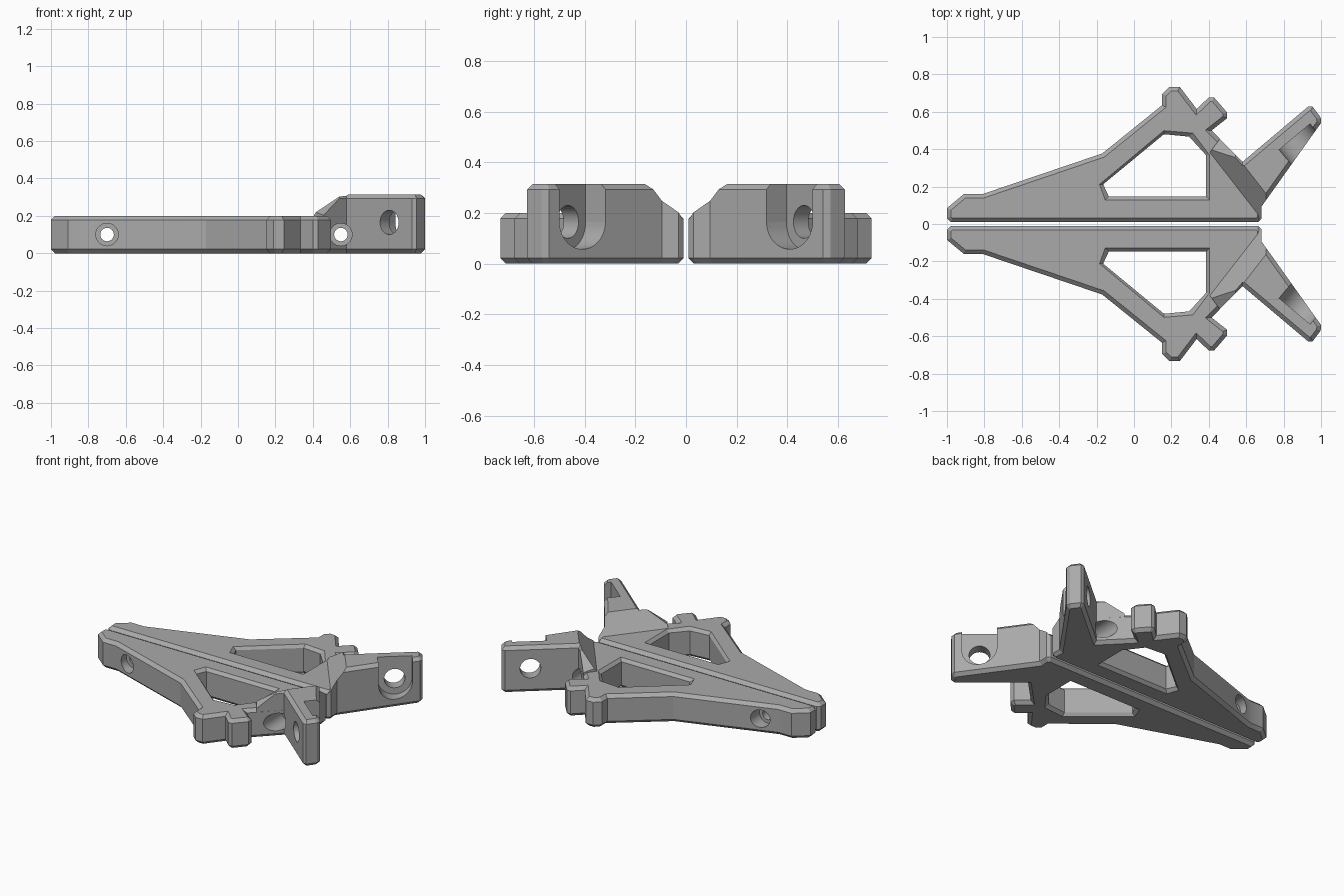
import bpy, bmesh, math
from mathutils import Vector, Matrix

cube = bpy.data.objects.get("Cube")
if cube:
    bpy.data.objects.remove(cube)

grey = bpy.data.materials.new("plain grey")
COLOUR = (0.4, 0.4, 0.4, 1)
grey.use_nodes = True
grey.diffuse_color = COLOUR
grey.node_tree.nodes["Principled BSDF"].inputs["Base Color"].default_value = COLOUR

THICK, TALL, CHAMFER = 0.2, 0.315, 0.022


def finish(bm, name):
    bmesh.ops.recalc_face_normals(bm, faces=bm.faces)
    mesh = bpy.data.meshes.new(name)
    bm.to_mesh(mesh)
    bm.free()
    ob = bpy.data.objects.new(name, mesh)
    bpy.context.collection.objects.link(ob)
    mesh.materials.append(grey)
    return ob


def prism(outline, z0, z1, chamfer=0.0):
    """Extruded outline with optional chamfered top and bottom rims."""
    bm = bmesh.new()
    face = bm.faces.new([bm.verts.new((x, y, z0)) for x, y in outline])
    top = bmesh.ops.extrude_face_region(bm, geom=[face])["geom"]
    bmesh.ops.translate(bm, vec=(0, 0, z1 - z0),
                        verts=[v for v in top if isinstance(v, bmesh.types.BMVert)])
    bmesh.ops.recalc_face_normals(bm, faces=bm.faces)
    if chamfer:
        rims = [e for e in bm.edges if abs(e.verts[0].co.z - e.verts[1].co.z) < 1e-5]
        bmesh.ops.bevel(bm, geom=rims, offset=chamfer, offset_type='OFFSET',
                        segments=1, affect='EDGES', clamp_overlap=False)
    return bm


def rod(name, start, end, radius):
    """Cylindrical cutter between two points."""
    a, b = Vector(start), Vector(end)
    bm = bmesh.new()
    turn = (b - a).to_track_quat('Z', 'Y').to_matrix().to_4x4()
    bmesh.ops.create_cone(bm, cap_ends=True, segments=40, radius1=radius, radius2=radius,
                          depth=(b - a).length,
                          matrix=Matrix.Translation((a + b) / 2) @ turn)
    return finish(bm, name)


def slice_off(bm, point, normal):
    """Remove everything on the normal side of a plane and cap the cut."""
    geom = bm.verts[:] + bm.edges[:] + bm.faces[:]
    cut = bmesh.ops.bisect_plane(bm, geom=geom, plane_co=point, plane_no=normal,
                                 clear_outer=True)["geom_cut"]
    bmesh.ops.holes_fill(bm, edges=[e for e in cut if isinstance(e, bmesh.types.BMEdge)])


# Outlines of one half
arm_rim = [(0.58, 0.332), (0.93, 0.627), (0.955, 0.627), (0.998, 0.57), (1.0, 0.54),
           (0.683, 0.095), (0.683, 0.03), (0.663, 0.01)]
plate_rim = [(-0.98, 0.01), (-1, 0.03), (-1, 0.085), (-0.91, 0.16), (-0.81, 0.16),
             (-0.17, 0.377), (0.15, 0.635), (0.15, 0.695), (0.19, 0.733), (0.245, 0.733),
             (0.335, 0.615), (0.4, 0.677), (0.428, 0.677), (0.497, 0.597),
             (0.497, 0.565), (0.415, 0.5)] + arm_rim
window = [(-0.135, 0.148), (0.385, 0.148), (0.385, 0.368), (0.295, 0.467),
          (0.16, 0.48), (-0.165, 0.212)]

# Flat plate
plate = finish(prism(plate_rim, 0, THICK, CHAMFER), "plate")

# Raised arm with two slopes running down to the plate
bm = prism([(0.4, 0.375), (0.458, 0.455)] + arm_rim, 0, TALL, CHAMFER)
slope_dir = Vector((0.79, 0.615, 0))
side_dir = Vector((-0.615, 0.79, 0))
slice_off(bm, (0.68, 0.03, THICK), Vector((0, 0, 1)) - slope_dir * 1.13)
slice_off(bm, (0.45, 0.455, THICK), Vector((0, 0, 1)) + side_dir * 0.757)
arm = finish(bm, "arm")

# Window cutter, flared at both faces for the chamfer
bm = prism(window, -0.001, THICK + 0.001)
centre = Vector((0.12, 0.29, 0))
mid = bmesh.ops.bisect_plane(bm, geom=bm.verts[:] + bm.edges[:] + bm.faces[:],
                             plane_co=(0, 0, 0.02), plane_no=(0, 0, 1))
mid = bmesh.ops.bisect_plane(bm, geom=bm.verts[:] + bm.edges[:] + bm.faces[:],
                             plane_co=(0, 0, THICK - 0.02), plane_no=(0, 0, 1))
for v in bm.verts:
    if v.co.z < 0 or v.co.z > THICK:
        away = (v.co - centre) * Vector((1, 1, 0)).length / math.sqrt(2)
        v.co.x += 0.02 * (1 if away.x > 0 else -1) * (abs(away.x) > 0.1)
        v.co.y += 0.02 * (1 if away.y > 0 else -1) * (abs(away.y) > 0.1)
window_cutter = finish(bm, "window_cutter")

# Cross bores with wider outer ends
bores = []
for x, seat in ((-0.7, 0.12), (0.55, 0.22)):
    bores.append(rod("bore_cutter", (x, -0.05, 0.1), (x, 0.6, 0.1), 0.036))
    bores.append(rod("counterbore_cutter", (x, seat, 0.1), (x, 0.5, 0.1), 0.06))

# Arm bore and its U-shaped recess, open at the top
along = Vector((0.766, 0.643, 0))
across = Vector((0.643, -0.766, 0))
hub = along * 0.957 + Vector((0, 0, 0.165))
floor, out = hub + across * 0.195, hub + across * 0.5
arm_bore = rod("arm_bore_cutter", hub, out, 0.065)
recess_round = rod("recess_round_cutter", floor, out, 0.108)
corners = [floor - along * 0.108, out - along * 0.108, out + along * 0.108, floor + along * 0.108]
recess_slot = finish(prism([c.xy for c in corners], 0.165, 0.5), "recess_slot_cutter")
arm_cutters = [arm_bore, recess_round, recess_slot]

# Cut, mirror to the other half, and shade
cutters = [window_cutter] + bores + arm_cutters
for ob, tools in ((plate, cutters), (arm, bores[2:] + arm_cutters)):
    for tool in tools:
        mod = ob.modifiers.new("cut", 'BOOLEAN')
        mod.operation, mod.solver, mod.object = 'DIFFERENCE', 'EXACT', tool
    mirror = ob.modifiers.new("mirror", 'MIRROR')
    mirror.use_axis = (False, True, False)
    mirror.use_mirror_merge = False
    bpy.ops.object.select_all(action='DESELECT')
    ob.select_set(True)
    bpy.context.view_layer.objects.active = ob
    for mod in list(ob.modifiers):
        bpy.ops.object.modifier_apply(modifier=mod.name)
    bpy.ops.object.shade_smooth_by_angle(angle=math.radians(20))
for tool in cutters:
    bpy.data.objects.remove(tool)
